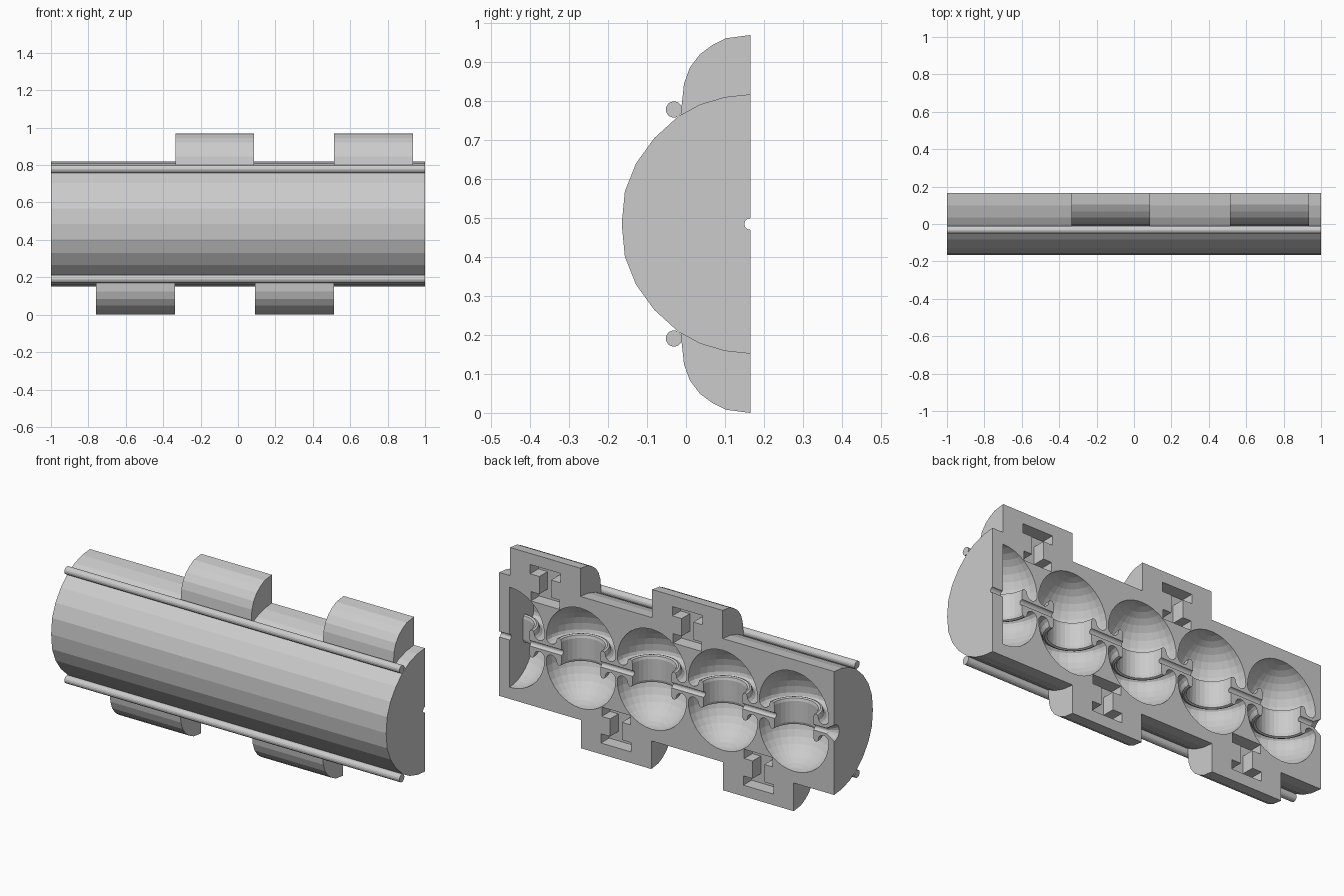
import bpy, bmesh, math
from mathutils import Vector, Matrix

if "Cube" in bpy.data.objects:
    bpy.data.objects.remove(bpy.data.objects["Cube"])

YC, ZC = 0.165, 0.485          # cut plane and horizontal axis
PITCH, X0 = 0.424, -0.76       # chamber spacing and first centre


def finish(name, bm):
    bmesh.ops.recalc_face_normals(bm, faces=bm.faces)
    me = bpy.data.meshes.new(name)
    bm.to_mesh(me)
    bm.free()
    ob = bpy.data.objects.new(name, me)
    bpy.context.collection.objects.link(ob)
    return ob


def extrude_x(name, profile, x0, x1):
    bm = bmesh.new()
    face = bm.faces.new([bm.verts.new((x0, y, z)) for y, z in profile])
    res = bmesh.ops.extrude_face_region(bm, geom=[face])
    bmesh.ops.translate(bm, vec=(x1 - x0, 0, 0),
                        verts=[v for v in res['geom'] if isinstance(v, bmesh.types.BMVert)])
    return finish(name, bm)


def box(name, x0, x1, y0, y1, z0, z1):
    return extrude_x(name, [(y0, z0), (y1, z0), (y1, z1), (y0, z1)], x0, x1)


def rod_x(name, r1, r2, x0, x1, y, z, seg=16):
    bm = bmesh.new()
    bmesh.ops.create_cone(bm, cap_ends=True, segments=seg, radius1=r1, radius2=r2, depth=x1 - x0,
                          matrix=Matrix.Translation(((x0 + x1) / 2, y, z)) @ Matrix.Rotation(math.pi / 2, 4, 'Y'))
    return finish(name, bm)


def chamber(name, cx, cut_x=None):
    # neck, rounded lip, curled floor and dome, mirrored downwards
    half = [(0.116, 0.03), (0.116, 0.056)]
    for a in (135, 90, 45):
        half.append((0.1305 + 0.0145 * math.cos(math.radians(a)), 0.06 + 0.0145 * math.sin(math.radians(a))))
    for a in range(180, 361, 30):
        half.append((0.176 + 0.031 * math.cos(math.radians(a)), 0.06 + 0.031 * math.sin(math.radians(a))))
    for a in range(10, 90, 10):
        half.append((0.207 * math.cos(math.radians(a)), 0.06 + 0.21 * math.sin(math.radians(a))))
    prof = [(0, -0.27)] + [(r, -z) for r, z in reversed(half)] + half + [(0, 0.27)]
    bm = bmesh.new()
    vs = [bm.verts.new((r, 0, z)) for r, z in prof]
    es = [bm.edges.new(p) for p in zip(vs, vs[1:])]
    bmesh.ops.spin(bm, geom=vs + es, cent=(0, 0, 0), axis=(0, 0, 1), angle=2 * math.pi, steps=32)
    bmesh.ops.remove_doubles(bm, verts=bm.verts, dist=1e-4)
    bmesh.ops.translate(bm, vec=(cx, YC, ZC), verts=bm.verts)
    if cut_x is not None:
        bmesh.ops.bisect_plane(bm, geom=bm.verts[:] + bm.edges[:] + bm.faces[:], plane_co=(cut_x, 0, 0),
                               plane_no=(1, 0, 0), clear_outer=True)
        bmesh.ops.holes_fill(bm, edges=[e for e in bm.edges if e.is_boundary])
    return finish(name, bm)


def boolean(ob, other, op):
    mod = ob.modifiers.new(op.lower(), 'BOOLEAN')
    mod.operation, mod.solver, mod.object = op, 'EXACT', other
    bpy.context.view_layer.objects.active = ob
    bpy.ops.object.modifier_apply(modifier=mod.name)
    bpy.data.objects.remove(other)


# half-round body, run past the cut plane and trimmed later
arc = [(0.164, 0.333), (0.1, 0.326), (0.036, 0.307), (-0.02, 0.2765),
       (-0.082, 0.22), (-0.128, 0.156), (-0.157, 0.084)]
prof = [(0.3, ZC + 0.333)] + [(y, ZC + d) for y, d in arc] + [(-0.165, ZC)]
prof += [(y, ZC - d) for y, d in reversed(arc)] + [(0.3, ZC - 0.333)]
body = extrude_x("body", prof, -1, 1)

# rounded side housings, alternating top and bottom
hump = [(-0.013, 0.25), (-0.013, 0.287), (-0.005, 0.361), (0.01, 0.402), (0.036, 0.436),
        (0.067, 0.459), (0.103, 0.477), (0.164, 0.485), (0.3, 0.485), (0.3, 0.25)]
housings = [(-0.548, -1), (-0.124, 1), (0.302, -1), (0.725, 1)]
for cx, s in housings:
    boolean(body, extrude_x("housing", [(y, ZC + s * d) for y, d in hump], cx - 0.2105, cx + 0.2105), 'UNION')
boolean(body, box("trim", -2, 2, YC, 1, -1, 2), 'DIFFERENCE')

# main chambers, the last one closed by a flat end wall
for i in range(5):
    boolean(body, chamber("chamber", X0 + i * PITCH, 0.938 if i == 4 else None), 'DIFFERENCE')

# I-shaped pockets in the housings
pocket = [(-0.09, 0.375), (0.09, 0.375), (0.09, 0.425), (-0.09, 0.425)]
ishape = [(-0.09, 0.425), (0.09, 0.425), (0.09, 0.375), (0.035, 0.375), (0.035, 0.28), (0.085, 0.28),
          (0.085, 0.23), (-0.085, 0.23), (-0.085, 0.28), (-0.035, 0.28), (-0.035, 0.375), (-0.09, 0.375)]
for cx, s in housings:
    bm = bmesh.new()
    f = bm.faces.new([bm.verts.new((cx + x, YC - 0.07, ZC + s * d)) for x, d in ishape])
    res = bmesh.ops.extrude_face_region(bm, geom=[f])
    bmesh.ops.translate(bm, vec=(0, 0.2, 0), verts=[v for v in res['geom'] if isinstance(v, bmesh.types.BMVert)])
    boolean(body, finish("pocket", bm), 'DIFFERENCE')

# axial bore and its flared mouth
boolean(body, rod_x("bore", 0.015, 0.015, -1.1, 1.1, YC, ZC), 'DIFFERENCE')
boolean(body, rod_x("flare", 0.05, 0.012, -1.01, -0.95, YC, ZC), 'DIFFERENCE')

# outer rods
for name, s in (("upper_rod", 1), ("lower_rod", -1)):
    rod_x(name, 0.021, 0.021, -1, 1, -0.031, ZC + s * 0.294)
